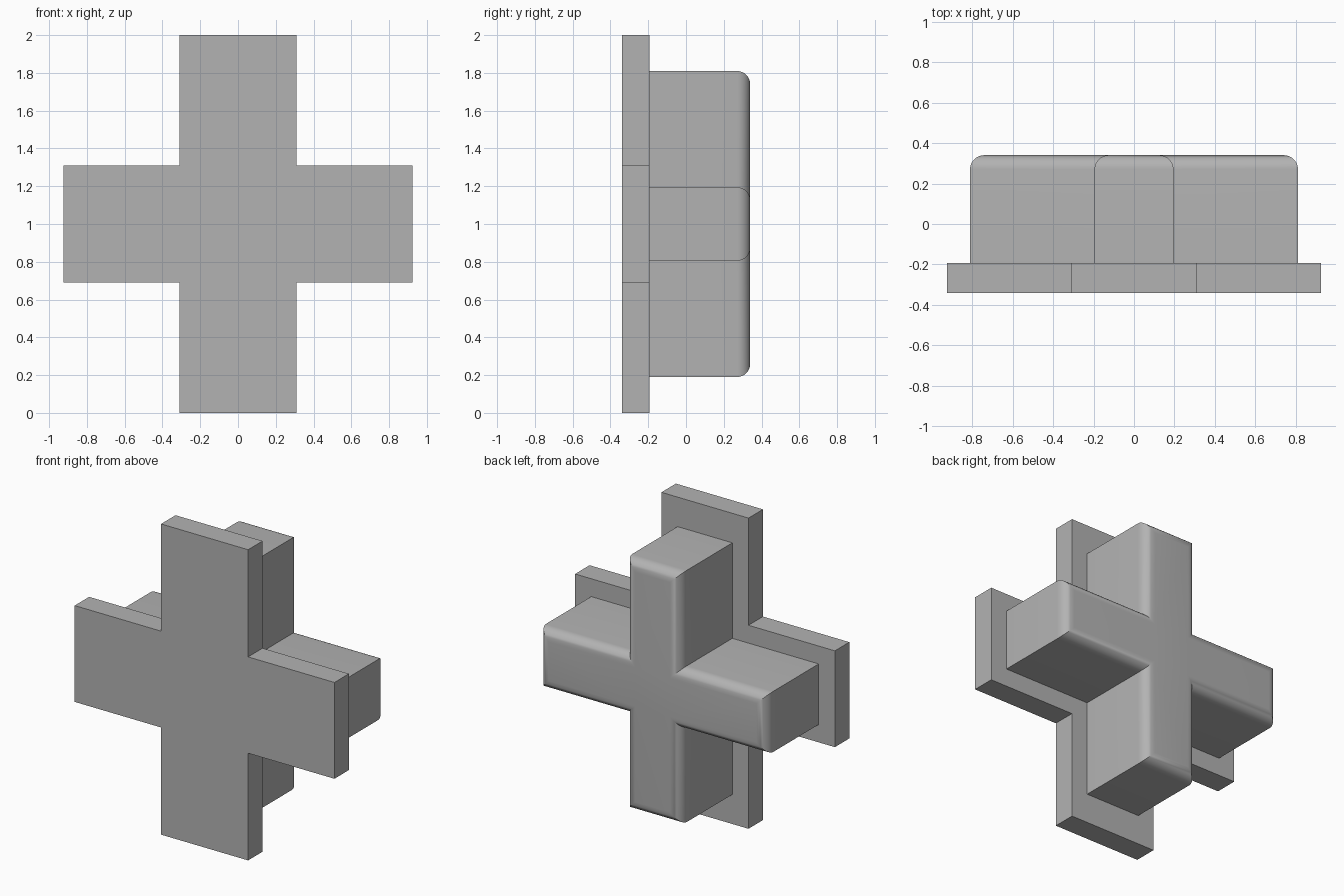
import bpy, bmesh, math

cube = bpy.data.objects.get("Cube")
if cube:
    bpy.data.objects.remove(cube, do_unlink=True)

CENTRE_Z = 1.0

grey = bpy.data.materials.new("light_grey")
grey.use_nodes = True
colour = (0.45, 0.45, 0.45, 1)
grey.diffuse_color = colour
grey.node_tree.nodes["Principled BSDF"].inputs["Base Color"].default_value = colour


def cross_prism(name, reach_x, reach_z, half, y_front, y_back, rounding=0):
    """Plus-shaped prism along y, with its back rim optionally rounded."""
    # One quarter of the outline, repeated with alternating mirroring
    outline = [(reach_x, -half), (reach_x, half), (half, half),
               (half, reach_z), (-half, reach_z), (-half, half)]
    outline += [(-x, -z) for x, z in outline]

    bm = bmesh.new()
    front = bm.faces.new([bm.verts.new((x, y_front, CENTRE_Z + z)) for x, z in outline])
    result = bmesh.ops.extrude_face_region(bm, geom=[front], use_keep_orig=True)
    back_verts = [g for g in result["geom"] if isinstance(g, bmesh.types.BMVert)]
    bmesh.ops.translate(bm, verts=back_verts, vec=(0, y_back - y_front, 0))
    bmesh.ops.recalc_face_normals(bm, faces=bm.faces)
    if rounding:
        rim = [e for e in bm.edges if all(v in back_verts for v in e.verts)]
        bmesh.ops.bevel(bm, geom=rim, offset=rounding, segments=8,
                        profile=0.5, affect='EDGES')

    mesh = bpy.data.meshes.new(name)
    bm.to_mesh(mesh)
    bm.free()
    mesh.materials.append(grey)
    obj = bpy.data.objects.new(name, mesh)
    bpy.context.collection.objects.link(obj)
    if rounding:
        bpy.ops.object.select_all(action='DESELECT')
        obj.select_set(True)
        bpy.context.view_layer.objects.active = obj
        bpy.ops.object.shade_smooth_by_angle(angle=math.radians(30))
    return obj


# Flat front flange and the narrower rounded body behind it
cross_prism("front_flange", 0.925, 1.0, 0.31, -0.34, -0.193)
cross_prism("rounded_body", 0.81, 0.81, 0.195, -0.193, 0.34, rounding=0.07)
